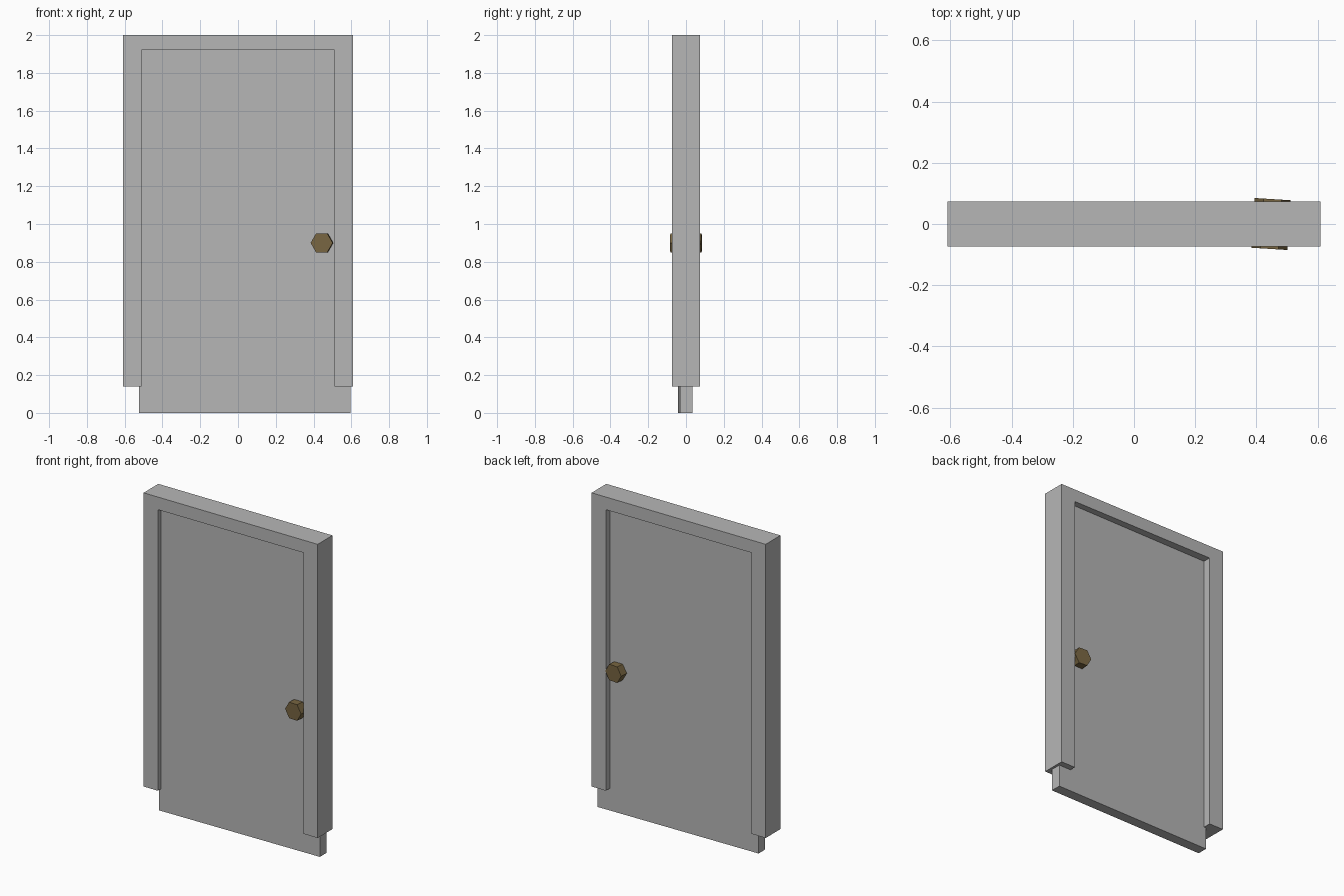
import bpy, bmesh, math
from mathutils import Matrix, Vector

if "Cube" in bpy.data.objects:
    bpy.data.objects.remove(bpy.data.objects["Cube"])


def material(name, rgb):
    m = bpy.data.materials.new(name)
    m.diffuse_color = (*rgb, 1)
    m.use_nodes = True
    m.node_tree.nodes["Principled BSDF"].inputs["Base Color"].default_value = m.diffuse_color
    return m


GRAY = material("gray paint", (0.47, 0.47, 0.47))
BRASS = material("dull brass", (0.185, 0.13, 0.053))


def add_object(name, bm, mat):
    bmesh.ops.recalc_face_normals(bm, faces=bm.faces)
    me = bpy.data.meshes.new(name)
    bm.to_mesh(me)
    bm.free()
    me.materials.append(mat)
    ob = bpy.data.objects.new(name, me)
    bpy.context.collection.objects.link(ob)
    return ob


# Door frame: upside-down U profile extruded through its depth
half, inner, bottom, head, top, depth = 0.61, 0.51, 0.14, 1.92, 2.0, 0.074
profile = [(-half, bottom), (-inner, bottom), (-inner, head), (inner, head),
           (inner, bottom), (half, bottom), (half, top), (-half, top)]
bm = bmesh.new()
face = bm.faces.new([bm.verts.new((x, -depth, z)) for x, z in profile])
ext = bmesh.ops.extrude_face_region(bm, geom=[face])
bmesh.ops.translate(bm, vec=(0, 2 * depth, 0),
                    verts=[v for v in ext["geom"] if isinstance(v, bmesh.types.BMVert)])
add_object("door_frame", bm, GRAY)

# Door panel: slab hung very slightly ajar, hanging below the frame
bm = bmesh.new()
bmesh.ops.create_cube(bm, size=1)
bmesh.ops.scale(bm, vec=(1.12, 0.066, 1.95), verts=bm.verts)
door = add_object("door_panel", bm, GRAY)
door.location = (0.035, -0.0035, 0.975)
door.rotation_euler.z = math.radians(0.6)

# Door knob: six-sided bar passing through the door
bm = bmesh.new()
bmesh.ops.create_cone(bm, cap_ends=True, segments=6, radius1=0.0585, radius2=0.0585,
                      depth=0.163)
# Turn the axis to y and put the hexagon's points left and right
bmesh.ops.rotate(bm, cent=(0, 0, 0), matrix=Matrix.Rotation(math.radians(90), 3, 'X'),
                 verts=bm.verts)
if max(v.co.z for v in bm.verts) > 0.055:
    bmesh.ops.rotate(bm, cent=(0, 0, 0), matrix=Matrix.Rotation(math.radians(30), 3, 'Y'),
                     verts=bm.verts)
knob = add_object("door_knob", bm, BRASS)
knob.location = (0.448, 0, 0.9)
knob.rotation_euler.z = math.radians(-3.6)
